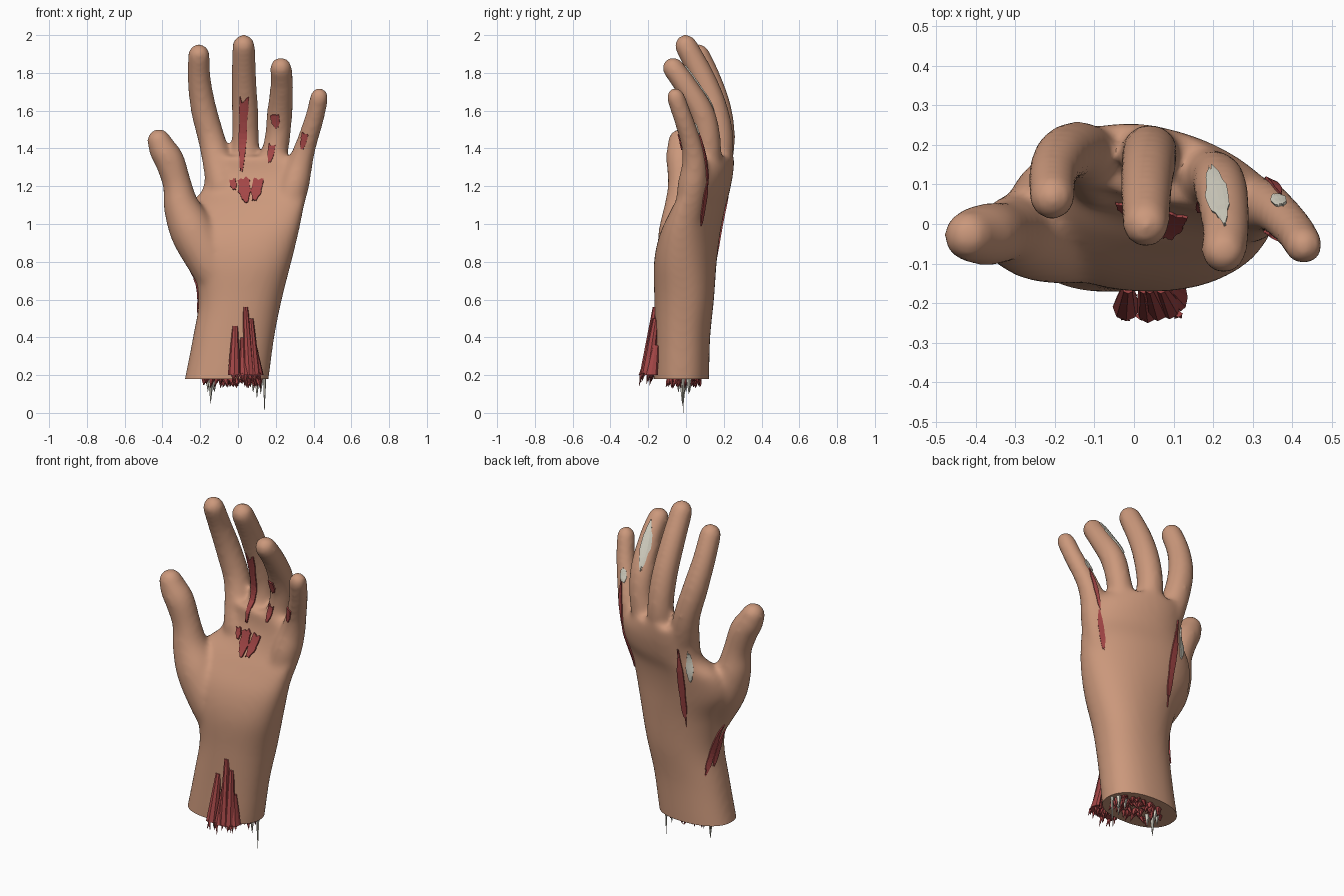
import bpy, bmesh, math, random
from mathutils import Vector
from mathutils.bvhtree import BVHTree

if "Cube" in bpy.data.objects:
    bpy.data.objects.remove(bpy.data.objects["Cube"])

random.seed(4)


def material(name, rgb):
    m = bpy.data.materials.new(name)
    m.diffuse_color = (*rgb, 1)
    m.use_nodes = True
    m.node_tree.nodes["Principled BSDF"].inputs["Base Color"].default_value = m.diffuse_color
    return m


SKIN = material("skin", (0.60, 0.315, 0.20))
FLESH = material("red_flesh", (0.36, 0.06, 0.06))
DARK = material("dark_flesh", (0.25, 0.035, 0.035))
BONE = material("bone", (0.62, 0.60, 0.51))


def make(name, bm, mat):
    bmesh.ops.recalc_face_normals(bm, faces=bm.faces)
    me = bpy.data.meshes.new(name)
    bm.to_mesh(me)
    bm.free()
    ob = bpy.data.objects.new(name, me)
    me.materials.append(mat)
    bpy.context.collection.objects.link(ob)
    return ob


def catmull(rows, steps):
    """Smoothly interpolate rows of numbers."""
    pts = [rows[0]] + rows + [rows[-1]]
    out = []
    for i in range(1, len(pts) - 2):
        for s in range(steps):
            t = s / steps
            out.append([0.5 * (2 * b + (c - a) * t + (2 * a - 5 * b + 4 * c - d) * t * t
                               + (3 * b - a - 3 * c + d) * t ** 3)
                        for a, b, c, d in zip(*pts[i - 1:i + 3])])
    return out + [rows[-1]]


def loft(bm, rings):
    """Closed skin through rings of points."""
    rings = [[bm.verts.new(p) for p in ring] for ring in rings]
    n = len(rings[0])
    for r0, r1 in zip(rings, rings[1:]):
        for k in range(n):
            bm.faces.new((r0[k], r0[(k + 1) % n], r1[(k + 1) % n], r1[k]))
    bm.faces.new(rings[0][::-1])
    bm.faces.new(rings[-1])


# Palm and wrist sections: z, left, right, front, back, tilt, bow
palm = [
    [0.05, -0.31, 0.14, -0.172, 0.118, 0, 0],
    [0.18, -0.282, 0.162, -0.172, 0.122, 0, 0],
    [0.40, -0.239, 0.192, -0.168, 0.128, 0, 0],
    [0.60, -0.209, 0.232, -0.168, 0.148, 0, 0],
    [0.80, -0.25, 0.283, -0.168, 0.162, -0.05, 0.01],
    [0.95, -0.315, 0.32, -0.13, 0.178, -0.10, 0.02],
    [1.08, -0.285, 0.347, -0.055, 0.198, -0.16, 0.03],
    [1.17, -0.195, 0.365, 0.0, 0.22, -0.20, 0.03],
    [1.27, -0.175, 0.36, 0.04, 0.238, -0.22, 0.035],
    [1.36, -0.17, 0.265, 0.06, 0.25, -0.20, 0.03],
]
# Digit paths: x, y, z, radius
digits = [
    [[-0.08, -0.03, 0.66, 0.10], [-0.15, -0.035, 0.80, 0.115], [-0.24, -0.025, 0.96, 0.118],
     [-0.298, -0.02, 1.09, 0.094], [-0.322, -0.02, 1.21, 0.074], [-0.36, -0.025, 1.33, 0.077],
     [-0.395, -0.028, 1.39, 0.073], [-0.418, -0.03, 1.44, 0.062]],
    [[-0.08, 0.13, 1.20, 0.085], [-0.132, 0.186, 1.42, 0.071], [-0.18, 0.174, 1.60, 0.067],
     [-0.205, 0.127, 1.76, 0.06], [-0.207, 0.068, 1.895, 0.056]],
    [[0.04, 0.13, 1.20, 0.085], [0.04, 0.18, 1.42, 0.070], [0.037, 0.154, 1.60, 0.068],
     [0.031, 0.09, 1.77, 0.064], [0.03, 0.0, 1.943, 0.058]],
    [[0.15, 0.10, 1.20, 0.085], [0.203, 0.118, 1.42, 0.066], [0.22, 0.087, 1.58, 0.066],
     [0.232, 0.0, 1.73, 0.059], [0.227, -0.068, 1.825, 0.056]],
    [[0.24, 0.01, 1.00, 0.07], [0.294, 0.032, 1.19, 0.077], [0.326, 0.045, 1.31, 0.066],
     [0.36, 0.03, 1.42, 0.054], [0.405, -0.015, 1.56, 0.049], [0.43, -0.055, 1.672, 0.047]],
]


def digit_rings(path, sides=16):
    """Rounded rings along a path, domed at both ends."""
    rows = [(Vector(r[:3]), r[3] + 0.003) for r in catmull(path, 4)]
    rings = []

    def ring(c, axis, r):
        u = Vector((1, 0, 0)).cross(axis).normalized()
        v = axis.cross(u)
        rings.append([c + (u * math.cos(math.tau * k / sides) + v * math.sin(math.tau * k / sides)) * r
                      for k in range(sides)])

    d0 = (rows[1][0] - rows[0][0]).normalized()
    d1 = (rows[-1][0] - rows[-2][0]).normalized()
    dome = [math.radians(a) for a in (18, 36, 54, 70, 83)]
    for a in reversed(dome):
        ring(rows[0][0] - d0 * rows[0][1] * math.sin(a), d0, rows[0][1] * math.cos(a))
    for i, (c, r) in enumerate(rows):
        axis = rows[min(i + 1, len(rows) - 1)][0] - rows[max(i - 1, 0)][0]
        ring(c, axis.normalized(), r)
    for a in dome:
        ring(rows[-1][0] + d1 * rows[-1][1] * math.sin(a), d1, rows[-1][1] * math.cos(a))
    return rings


# Hand: lofted palm plus rounded digits, fused and smoothed
bm = bmesh.new()
rings = []
for z, xl, xr, yf, yb, tilt, bow in catmull(palm, 4):
    cx, a, cy, b = (xl + xr) / 2, (xr - xl) / 2, (yf + yb) / 2, (yb - yf) / 2
    ring = []
    for k in range(40):
        c, s = math.cos(math.tau * k / 40), math.sin(math.tau * k / 40)
        u = math.copysign(abs(c) ** 0.88, c)
        v = math.copysign(abs(s) ** 0.88, s)
        ring.append((cx + a * u, cy + b * v + tilt * a * u - bow * u * u, z))
    rings.append(ring)
loft(bm, rings)
for path in digits:
    loft(bm, digit_rings(path))
hand = make("hand", bm, SKIN)
remesh = hand.modifiers.new("fuse", 'REMESH')
remesh.mode = 'VOXEL'
remesh.voxel_size = 0.013
soft = hand.modifiers.new("soften", 'SMOOTH')
soft.factor = 0.5
soft.iterations = 18
dg = bpy.context.evaluated_depsgraph_get()
baked = bpy.data.meshes.new_from_object(hand.evaluated_get(dg))
hand.modifiers.clear()

# Flat cut across the wrist
bm = bmesh.new()
bm.from_mesh(baked)
bmesh.ops.bisect_plane(bm, geom=bm.verts[:] + bm.edges[:] + bm.faces[:],
                       plane_co=(0, 0, 0.18), plane_no=(0, 0, -1), clear_outer=True)
rim = [v for v in bm.verts if v.is_boundary]
rim.sort(key=lambda v: math.atan2(v.co.y + 0.025, v.co.x + 0.06))
if len(rim) > 2:
    bm.faces.new(rim[::-1])
for f in bm.faces:
    f.material_index = 0
bm.normal_update()
tree = BVHTree.FromBMesh(bm)
bm.to_mesh(baked)
bm.free()
hand.data = baked
if not baked.materials:
    baked.materials.append(SKIN)
bpy.context.view_layer.objects.active = hand
hand.select_set(True)
bpy.ops.object.shade_smooth_by_angle(angle=math.radians(50))


def patch(name, p0, p1, width, direction, mat, blunt=False):
    """Thin torn strip laid on the skin, cast from outside along a direction."""
    p0, p1, d = Vector(p0), Vector(p1), Vector(direction).normalized()
    side = d.cross(p1 - p0).normalized()
    n, m = 12, 4
    bm = bmesh.new()
    grid = []
    for i in range(n + 1):
        t = i / n
        taper = min(1, 0.4 + t * 1.5) if blunt else 0.2 + 0.8 * max(0, math.sin(math.pi * t)) ** 0.7
        w = width * taper * random.uniform(0.88, 1.12)
        row = []
        for j in range(m + 1):
            end = random.uniform(-0.08, 0.08) if i in (0, n) else 0
            o = p0.lerp(p1, t + end) + side * w * (j / m - 0.5)
            hit, normal, _, _ = tree.ray_cast(o - d * 0.2, d)
            row.append(bm.verts.new(hit + normal * 0.003) if hit else None)
        grid.append(row)
    for i in range(n):
        for j in range(m):
            q = (grid[i][j], grid[i][j + 1], grid[i + 1][j + 1], grid[i + 1][j])
            if None not in q and max((a.co - b.co).length for a in q for b in q) < 0.09:
                bm.faces.new(q)
    ob = make(name, bm, mat)
    sol = ob.modifiers.new("thickness", 'SOLIDIFY')
    sol.thickness = 0.008
    sol.offset = 0


# Wounds on the palm side, blunt at the top: x0, z0, x1, z1, width
for x0, z0, x1, z1, w in [(0.02, 1.30, 0.033, 1.66, 0.042), (0.205, 1.51, 0.195, 1.58, 0.04),
                          (0.168, 1.33, 0.182, 1.42, 0.033), (0.34, 1.40, 0.358, 1.48, 0.03),
                          (0.04, 1.12, 0.03, 1.24, 0.065), (-0.018, 1.18, -0.03, 1.235, 0.035),
                          (0.085, 1.12, 0.11, 1.235, 0.05)]:
    patch("palm_wound", (x0, -0.2, z0), (x1, -0.2, z1), w, (0, 1, 0), FLESH, True)

# Wounds on the back, the little finger side and the thumb side
patch("knuckle_wound", (-0.165, 0.25, 0.79), (-0.14, 0.28, 1.23), 0.035, (0.6, -1, 0), FLESH)
patch("outer_wound", (0.40, 0.115, 1.0), (0.42, 0.135, 1.21), 0.024, (-1, -0.3, 0), FLESH)
patch("little_finger_wound", (0.34, 0.2, 1.22), (0.385, 0.2, 1.46), 0.02, (-0.1, -1, 0), FLESH)
patch("wrist_wound", (-0.4, 0.165, 0.48), (-0.4, 0.07, 0.74), 0.036, (1, -0.4, 0), FLESH)
patch("wrist_wound", (-0.4, 0.115, 0.52), (-0.4, 0.035, 0.70), 0.034, (1, -0.4, 0), FLESH)

# Exposed bone
patch("ring_finger_bone", (0.195, 0.25, 1.61), (0.228, 0.2, 1.82), 0.046, (0, -1, 0), BONE)
patch("little_finger_bone", (0.345, 0.1, 1.46), (0.36, 0.08, 1.53), 0.034, (0.45, -1, 0), BONE)
patch("knuckle_bone", (-0.195, 0.24, 1.06), (-0.18, 0.24, 1.23), 0.036, (0.6, -1, 0), BONE)


def spike(bm, base, tip, rx, ry, sides=6, blunt=0.05):
    """Tapered shard from base to tip."""
    rings = [[(p[0] + s * rx * math.cos(math.tau * k / sides),
               p[1] + s * ry * math.sin(math.tau * k / sides), p[2]) for k in range(sides)]
             for p, s in ((base, 1), (tip, blunt))]
    loft(bm, rings)


# Torn tendons hanging off the front of the wrist
bm = bmesh.new()
for x, y, tx, tz, rx in [(-0.02, -0.21, -0.015, 0.46, 0.034), (0.035, -0.215, 0.025, 0.40, 0.03),
                         (0.06, -0.21, 0.04, 0.56, 0.03), (0.09, -0.205, 0.068, 0.50, 0.03),
                         (0.118, -0.185, 0.09, 0.36, 0.018)]:
    spike(bm, (x, y, 0.2), (tx, -0.16, tz), rx, 0.036, 8, 0.45)
make("torn_tendons", bm, FLESH)
bm = bmesh.new()
for i in range(26):
    x, y = random.uniform(-0.045, 0.12), random.uniform(-0.238, -0.17)
    spike(bm, (x, y, 0.21), (x + random.uniform(-0.015, 0.015), y - 0.012,
                             random.uniform(0.14, 0.19)), 0.011, 0.009, 4)
make("tendon_shreds", bm, FLESH)

# Flesh shreds under the cut
for name, mat, count in (("cut_flesh", FLESH, 65), ("cut_dark_flesh", DARK, 25)):
    bm = bmesh.new()
    for i in range(count):
        a, r = random.uniform(0, math.tau), math.sqrt(random.uniform(0.05, 1))
        x, y = -0.03 + 0.155 * r * math.cos(a), -0.01 + 0.085 * r * math.sin(a)
        spike(bm, (x, y, 0.185), (x + random.uniform(-0.02, 0.02), y + random.uniform(-0.02, 0.02),
                                  random.uniform(0.13, 0.172)), 0.018, 0.016, 5)
    make(name, bm, mat)

# Splintered bone under the cut
bm = bmesh.new()
for x, y, z, r in [(-0.145, -0.02, 0.05, 0.018), (-0.125, -0.04, 0.11, 0.018), (-0.16, 0.0, 0.11, 0.015),
                   (0.10, -0.01, 0.08, 0.016), (0.14, -0.015, 0.0, 0.01), (0.12, 0.015, 0.10, 0.016),
                   (0.08, 0.02, 0.11, 0.018), (-0.13, 0.02, 0.12, 0.018)]:
    spike(bm, (x, y, 0.19), (x, y, z), r, r, 5)
make("bone_splinters", bm, BONE)
